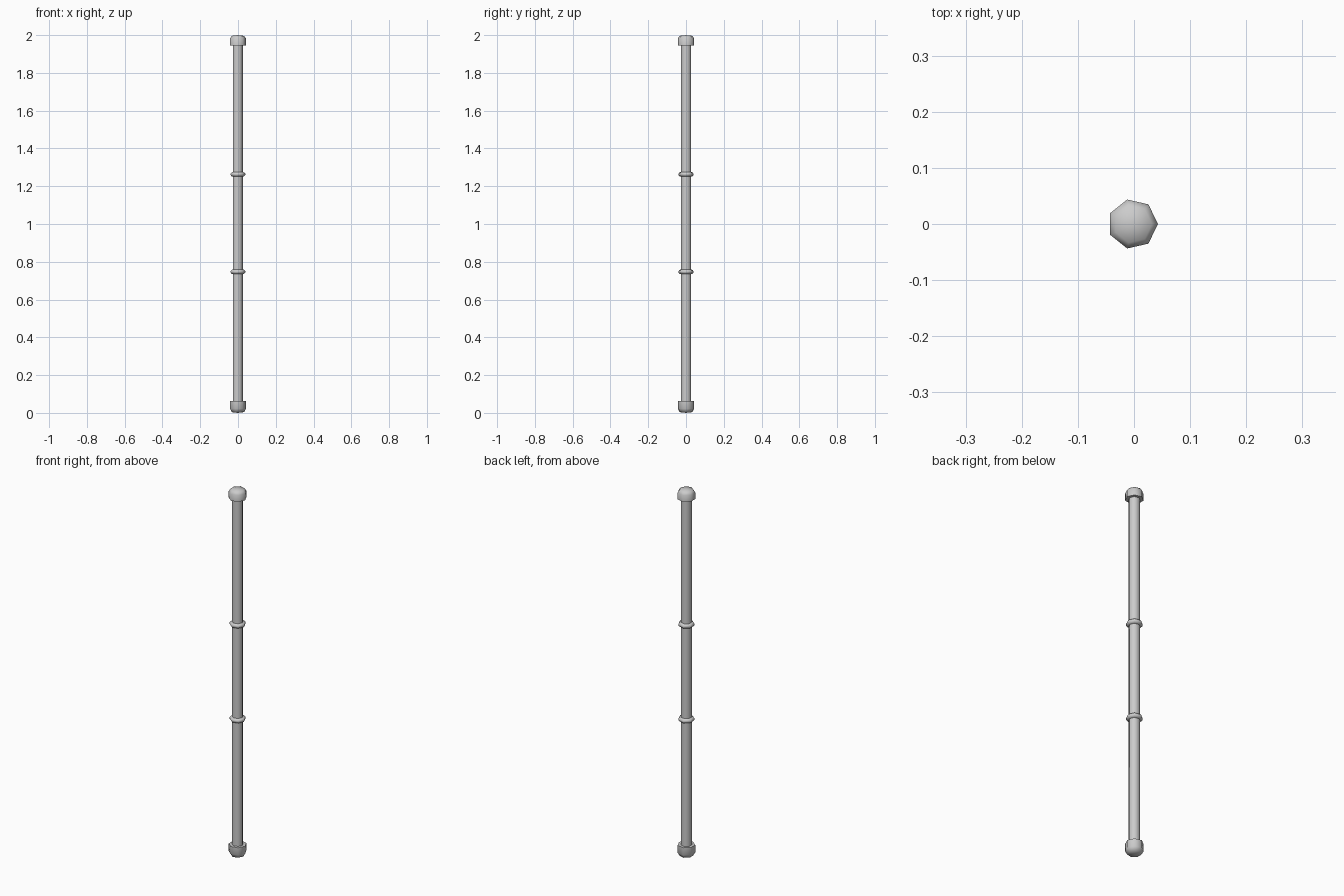
import bpy, bmesh, math

if "Cube" in bpy.data.objects:
    bpy.data.objects.remove(bpy.data.objects["Cube"])

SIDES = 7
OFFSET_X = -0.0021  # centres the seven-sided outline on x = 0


def lathe(name, profile):
    """Spin (radius, z) points around z; radius 0 makes a pole."""
    bm = bmesh.new()
    rings = []
    for r, z in profile:
        if r == 0:
            rings.append([bm.verts.new((OFFSET_X, 0, z))] * SIDES)
        else:
            rings.append([bm.verts.new((OFFSET_X + r * math.cos(math.tau * i / SIDES),
                                        r * math.sin(math.tau * i / SIDES), z))
                          for i in range(SIDES)])
    for a, b in zip(rings, rings[1:]):
        for i in range(SIDES):
            j = (i + 1) % SIDES
            quad = list(dict.fromkeys((a[i], a[j], b[j], b[i])))
            bm.faces.new(quad)
    bmesh.ops.recalc_face_normals(bm, faces=bm.faces)
    mesh = bpy.data.meshes.new(name)
    bm.to_mesh(mesh)
    bm.free()
    obj = bpy.data.objects.new(name, mesh)
    bpy.context.collection.objects.link(obj)
    bpy.ops.object.select_all(action='DESELECT')
    obj.select_set(True)
    bpy.context.view_layer.objects.active = obj
    bpy.ops.object.shade_smooth_by_angle(angle=math.radians(60))
    return obj


# Long pole
lathe("shaft", [(0.0285, 0.03), (0.0285, 1.97)])

# Domed end caps
lathe("top_cap", [(0.0, 1.946), (0.0447, 1.946), (0.0447, 1.982),
                  (0.034, 1.996), (0.0, 2.0)])
lathe("bottom_cap", [(0.0, 0.0), (0.034, 0.004), (0.0447, 0.022),
                     (0.0447, 0.063), (0.0, 0.063)])

# Raised bands dividing the pole into thirds
for name, z in (("lower_band", 0.747), ("upper_band", 1.263)):
    lathe(name, [(0.028, z - 0.012), (0.036, z - 0.010), (0.041, z - 0.003),
                 (0.041, z + 0.003), (0.036, z + 0.010), (0.028, z + 0.012)])
